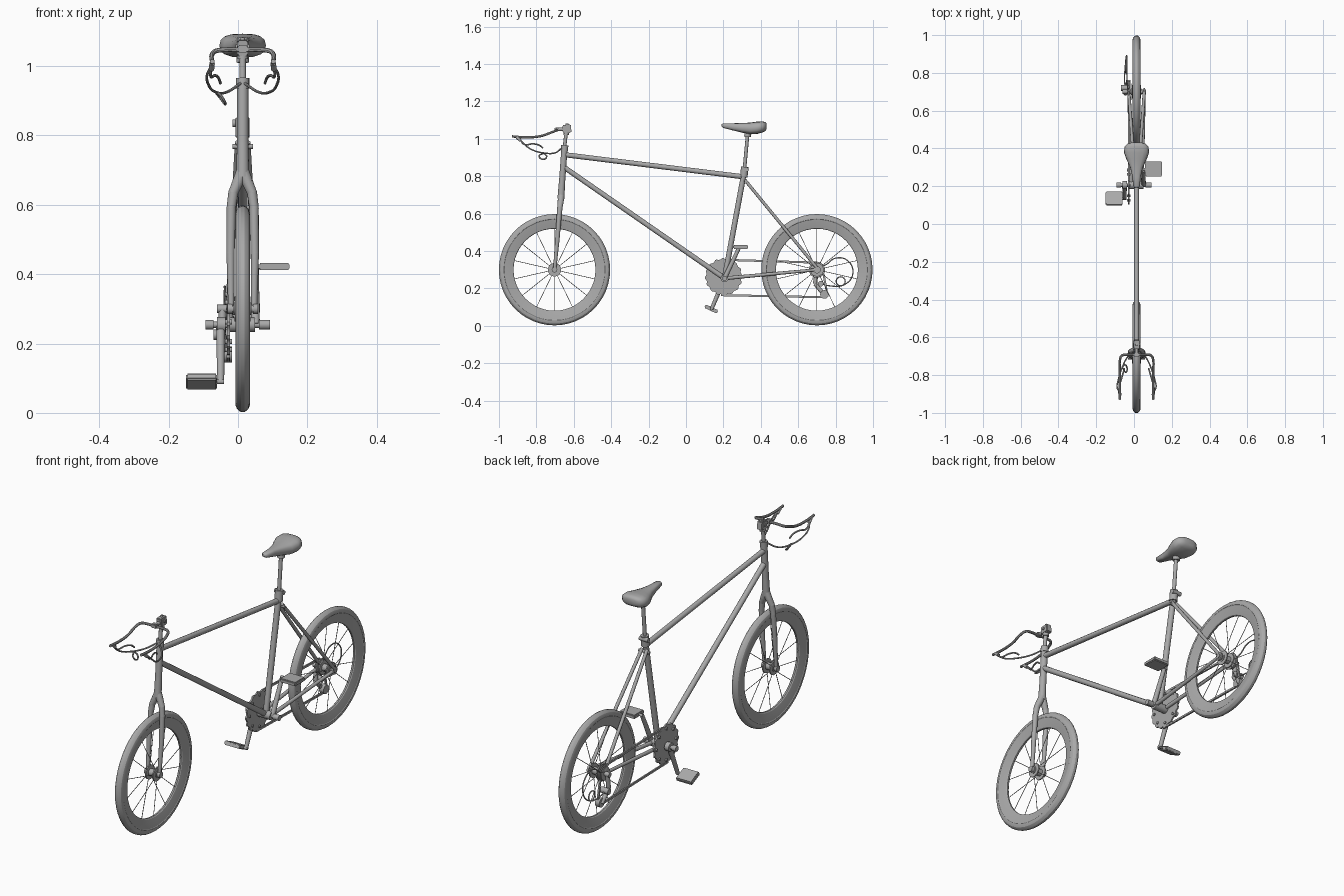
import bpy, bmesh, math
from mathutils import Vector, Matrix

if "Cube" in bpy.data.objects:
    bpy.data.objects.remove(bpy.data.objects["Cube"])

CX = 0.0135                      # centre plane of the bicycle
FRONT, REAR, AXLE_Z = -0.703, 0.70, 0.30
BB = (0.206, 0.254)              # bottom bracket (y, z)

grey = bpy.data.materials.new("grey")
grey.diffuse_color = (0.40, 0.40, 0.40, 1)
grey.use_nodes = True
grey.node_tree.nodes["Principled BSDF"].inputs["Base Color"].default_value = grey.diffuse_color


def finish(name, bm, angle=40):
    bmesh.ops.recalc_face_normals(bm, faces=bm.faces)
    me = bpy.data.meshes.new(name)
    bm.to_mesh(me)
    bm.free()
    me.materials.append(grey)
    ob = bpy.data.objects.new(name, me)
    bpy.context.collection.objects.link(ob)
    bpy.ops.object.select_all(action='DESELECT')
    ob.select_set(True)
    bpy.context.view_layer.objects.active = ob
    bpy.ops.object.shade_smooth_by_angle(angle=math.radians(angle))
    return ob


def add_rod(bm, a, b, r1, r2=None, seg=12):
    a, b = Vector(a), Vector(b)
    d = b - a
    m = Matrix.Translation((a + b) / 2) @ d.to_track_quat('Z', 'Y').to_matrix().to_4x4()
    bmesh.ops.create_cone(bm, cap_ends=True, segments=seg, radius1=r1,
                          radius2=r1 if r2 is None else r2, depth=d.length, matrix=m)


def rods(name, items):
    bm = bmesh.new()
    for it in items:
        add_rod(bm, *it)
    return finish(name, bm)


def boxes(name, items, bevel=0.004):
    """Each item: centre, size, tilt about x in degrees."""
    bm = bmesh.new()
    for c, s, tilt in items:
        m = Matrix.Translation(c) @ Matrix.Rotation(math.radians(tilt), 4, 'X') @ Matrix.Diagonal((*s, 1))
        bmesh.ops.create_cube(bm, size=1, matrix=m)
    bmesh.ops.bevel(bm, geom=bm.edges[:], offset=bevel, segments=2, affect='EDGES')
    return finish(name, bm)


def pipe(name, pts, radius, cyclic=False):
    """Smooth bent tube; points are (x, y, z)."""
    cu = bpy.data.curves.new(name, 'CURVE')
    cu.dimensions, cu.bevel_depth, cu.bevel_resolution = '3D', radius, 2
    cu.use_fill_caps, cu.resolution_u = True, 6
    sp = cu.splines.new('BEZIER')
    sp.bezier_points.add(len(pts) - 1)
    for bp, p in zip(sp.bezier_points, pts):
        bp.co = p
        bp.handle_left_type = bp.handle_right_type = 'AUTO'
    sp.use_cyclic_u = cyclic
    tmp = bpy.data.objects.new(name + "_path", cu)
    bpy.context.collection.objects.link(tmp)
    bm = bmesh.new()
    me = tmp.evaluated_get(bpy.context.evaluated_depsgraph_get()).to_mesh()
    bm.from_mesh(me)
    bpy.data.objects.remove(tmp)
    return finish(name, bm)


def ring(name, c, r, radius):
    pts = [(c[0], c[1] + r * math.cos(k * math.pi / 4), c[2] + r * math.sin(k * math.pi / 4)) for k in range(8)]
    return pipe(name, pts, radius, True)


def lathe(name, profile, y, z, seg=48):
    """Closed (x, radius) profile turned about the wheel axle."""
    bm = bmesh.new()
    loops = []
    for k in range(seg):
        t = 2 * math.pi * k / seg
        loops.append([bm.verts.new((CX + x, y + r * math.cos(t), z + r * math.sin(t))) for x, r in profile])
    n = len(profile)
    for k in range(seg):
        a, b = loops[k], loops[(k + 1) % seg]
        for j in range(n):
            bm.faces.new((a[j], a[(j + 1) % n], b[(j + 1) % n], b[j]))
    return finish(name, bm, 25)


# Wheels: tyre with a raised tread, deep V rim, spokes, hub
half_tyre = [(0.0165, 0.264), (0.0205, 0.270), (0.0205, 0.278), (0.017, 0.288), (0.011, 0.294), (0.005, 0.2975)]
half_rim = [(0.0185, 0.269), (0.0175, 0.262), (0.008, 0.223), (0.004, 0.219)]
for tag, y in (("front", FRONT), ("rear", REAR)):
    for part, half in (("tyre", half_tyre), ("rim", half_rim)):
        lathe(f"{tag}_{part}", half + [(-x, r) for x, r in reversed(half)], y, AXLE_Z)
    sp = []
    for k in range(14):
        t = math.pi / 2 + 2 * math.pi * k / 14
        s = 1 if k % 2 else -1
        c, q = math.cos(t), math.sin(t)
        sp.append(((CX + s * 0.02, y + 0.025 * c, AXLE_Z + 0.025 * q),
                   (CX, y + 0.222 * c, AXLE_Z + 0.222 * q), 0.0016, 0.0016, 6))
    rods(tag + "_spokes", sp)
    w = 0.04 if tag == "front" else 0.05
    hub = [((CX - w, y, AXLE_Z), (CX + w, y, AXLE_Z), 0.011, 0.011, 16),
           ((CX - 0.026, y, AXLE_Z), (CX + 0.026, y, AXLE_Z), 0.018, 0.018, 16)]
    for s in (-1, 1):
        hub.append(((CX + s * 0.017, y, AXLE_Z), (CX + s * 0.023, y, AXLE_Z), 0.036, 0.036, 20))
    rods(tag + "_hub", hub)

# Main frame tubes
rods("top_tube", [((CX, -0.65, 0.915), (CX, 0.306, 0.797), 0.0135)])
rods("down_tube", [((CX, -0.652, 0.848), (CX, *BB), 0.0135)])
rods("seat_tube", [((CX, *BB), (CX, 0.31, 0.815), 0.0145)])
rods("head_tube", [((CX, -0.664, 0.75), (CX, -0.650, 0.945), 0.0165, 0.0165, 16),
                   ((CX, -0.650, 0.935), (CX, -0.648, 0.965), 0.019, 0.019, 16)])
rods("bottom_bracket", [((CX - 0.036, *BB), (CX + 0.036, *BB), 0.021, 0.021, 16)])
stays = []
for s in (-1, 1):
    stays.append(((CX + s * 0.014, 0.315, 0.78), (CX + s * 0.041, REAR, AXLE_Z + 0.01), 0.0085))
    stays.append(((CX + s * 0.028, *BB), (CX + s * 0.041, REAR, AXLE_Z), 0.010, 0.008))
    stays.append(((CX + s * 0.036, REAR, AXLE_Z), (CX + s * 0.046, REAR, AXLE_Z), 0.02))
stays.append(((CX - 0.03, 0.318, 0.768), (CX + 0.03, 0.318, 0.768), 0.007))
rods("rear_stays", stays)

# Fork: steerer, shoulders and tapering blades with rounded joints
bm = bmesh.new()
add_rod(bm, (CX, -0.669, 0.68), (CX, -0.662, 0.78), 0.0185, 0.0165, 16)
for s in (-1, 1):
    joints = [(0, -0.667, 0.70, 0.0175), (0.014, -0.670, 0.665, 0.0165), (0.027, -0.674, 0.635, 0.0145),
              (0.033, -0.678, 0.59, 0.0135), (0.035, -0.688, 0.46, 0.012), (0.033, FRONT, 0.292, 0.0085)]
    for a, b in zip(joints, joints[1:]):
        add_rod(bm, (CX + s * a[0], a[1], a[2]), (CX + s * b[0], b[1], b[2]), a[3], b[3])
        bmesh.ops.create_uvsphere(bm, u_segments=12, v_segments=8, radius=a[3],
                                  matrix=Matrix.Translation((CX + s * a[0], a[1], a[2])))
    add_rod(bm, (CX + s * 0.030, FRONT, AXLE_Z), (CX + s * 0.044, FRONT, AXLE_Z), 0.015)
finish("fork", bm)

# Stem and handlebar
rods("stem_post", [((CX, -0.650, 0.95), (CX, -0.638, 1.06), 0.0095),
                   ((CX, -0.640, 1.02), (CX, -0.639, 1.04), 0.015),
                   ((CX, -0.640, 1.051), (CX, -0.692, 1.051), 0.009)])
boxes("stem_clamp", [((CX, -0.637, 1.053), (0.032, 0.046, 0.044), 5),
                     ((CX, -0.692, 1.05), (0.03, 0.022, 0.022), 0)])
rods("stem_bolts", [((CX, -0.637, 1.07), (CX, -0.636, 1.082), 0.007),
                    ((CX - 0.02, -0.637, 1.055), (CX + 0.02, -0.637, 1.055), 0.007)])
for tag, s in (("left", -1), ("right", 1)):
    bar = [(0, -0.692, 1.046), (0.05, -0.692, 1.047), (0.078, -0.697, 1.043), (0.088, -0.72, 1.034),
           (0.088, -0.78, 1.014), (0.088, -0.86, 1.008), (0.088, -0.93, 1.013)]
    pipe(tag + "_handlebar", [(CX + s * x, y, z) for x, y, z in bar], 0.0068)
    cable = [(0.09, -0.89, 1.00), (0.103, -0.865, 0.972), (0.098, -0.83, 0.945), (0.078, -0.765, 0.925),
             (0.045, -0.70, 0.925), (0.006, -0.665, 0.95)]
    pipe(tag + "_brake_cable", [(CX + s * x, y, z) for x, y, z in cable], 0.004)
    lever = [(0.09, -0.89, 1.004), (0.092, -0.865, 0.97), (0.080, -0.82, 0.973), (0.070, -0.785, 0.966),
             (0.064, -0.765, 0.95)]
    pipe(tag + "_brake_lever", [(CX + s * x, y, z) for x, y, z in lever], 0.0042)
    rods(tag + "_lever_mount", [((CX + s * 0.088, -0.905, 1.008), (CX + s * 0.090, -0.885, 0.99), 0.008)])
pipe("cable_end", [(CX - 0.078, -0.765, 0.925), (CX - 0.062, -0.745, 0.905), (CX - 0.05, -0.765, 0.89),
                   (CX - 0.058, -0.785, 0.908), (CX - 0.07, -0.765, 0.922)], 0.004)

# Seat post, collar and saddle
rods("seat_post", [((CX, 0.308, 0.79), (CX, 0.331, 1.04), 0.0095),
                   ((CX, 0.329, 1.01), (CX, 0.331, 1.04), 0.018)])
rods("seat_collar", [((CX, 0.309, 0.795), (CX, 0.314, 0.85), 0.02, 0.02, 16),
                     ((CX - 0.03, 0.325, 0.835), (CX + 0.02, 0.325, 0.835), 0.011)])
bm = bmesh.new()
prev = None
sections = [(0.190, 0.008, 1.066, 1.078), (0.20, 0.017, 1.058, 1.083), (0.25, 0.022, 1.045, 1.083),
            (0.30, 0.034, 1.033, 1.084), (0.345, 0.055, 1.024, 1.087), (0.38, 0.067, 1.026, 1.092),
            (0.41, 0.063, 1.034, 1.093), (0.425, 0.048, 1.042, 1.089), (0.431, 0.027, 1.054, 1.081)]
for y, hw, lo, hi in sections:
    loop = []
    for k in range(16):
        c, q = math.cos(k * math.pi / 8), math.sin(k * math.pi / 8)
        x = hw * math.copysign(abs(c) ** 0.7, c)
        loop.append(bm.verts.new((CX + x, y, (lo + hi) / 2 + (hi - lo) / 2 * math.copysign(abs(q) ** 0.75, q))))
    if prev:
        for k in range(16):
            bm.faces.new((prev[k], prev[(k + 1) % 16], loop[(k + 1) % 16], loop[k]))
    else:
        bm.faces.new(loop)
    prev = loop
bm.faces.new(prev)
finish("saddle", bm, 60)

# Chainring with notched teeth, spacer bolts around it
bm = bmesh.new()
rim = []
for k in range(64):
    r, t = (0.1, 0.094)[k // 2 % 2], 2 * math.pi * k / 64
    rim.append(bm.verts.new((-0.031, BB[0] + r * math.cos(t) - 0.004, BB[1] + 0.008 + r * math.sin(t))))
face = bm.faces.new(rim)
ext = bmesh.ops.extrude_face_region(bm, geom=[face])
bmesh.ops.translate(bm, vec=(0.008, 0, 0), verts=[v for v in ext["geom"] if isinstance(v, bmesh.types.BMVert)])
finish("chainring", bm, 30)
rods("chainring_bolts", [((-0.038, BB[0] + 0.08 * math.cos(t), BB[1] + 0.008 + 0.08 * math.sin(t)),
                          (-0.018, BB[0] + 0.08 * math.cos(t), BB[1] + 0.008 + 0.08 * math.sin(t)), 0.007)
                         for t in (2 * math.pi * k / 8 for k in range(8))])

# Crank axle, arms and pedals
rods("crank_axle", [((-0.093, *BB), (0.092, *BB), 0.009), ((-0.093, *BB), (-0.07, *BB), 0.014),
                    ((0.060, *BB), (0.092, *BB), 0.014), ((-0.06, *BB), (-0.036, *BB), 0.022)])
rods("left_crank", [((-0.05, *BB), (-0.05, 0.137, 0.09), 0.013, 0.010)])
rods("right_crank", [((0.05, *BB), (0.05, 0.285, 0.42), 0.013, 0.010)])
rods("pedal_spindles", [((-0.14, 0.135, 0.09), (-0.04, 0.135, 0.09), 0.007),
                        ((0.04, 0.29, 0.421), (0.14, 0.29, 0.421), 0.007)])
boxes("left_pedal", [((-0.105, 0.135, 0.09), (0.09, 0.074, 0.02), -25)])
boxes("right_pedal", [((0.104, 0.292, 0.422), (0.09, 0.08, 0.02), 0)])

# Chain, sprockets and derailleur
chain = [((BB[0] + 0.03, 0.352), (REAR, 0.338)), ((BB[0] - 0.02, 0.164), (0.74, 0.153)),
         ((0.74, 0.153), (0.752, 0.185)), ((0.752, 0.185), (0.735, 0.28))]
boxes("chain", [((-0.028, (a[0] + b[0]) / 2, (a[1] + b[1]) / 2),
                 (0.009, math.hypot(b[0] - a[0], b[1] - a[1]), 0.011),
                 math.degrees(math.atan2(b[1] - a[1], b[0] - a[0]))) for a, b in chain], 0.001)
rods("sprockets", [((-0.034 + 0.006 * k, REAR, AXLE_Z), (-0.031 + 0.006 * k, REAR, AXLE_Z),
                    0.034 + 0.003 * k, 0.034 + 0.003 * k, 24) for k in range(4)])
rods("derailleur", [((-0.06, REAR, AXLE_Z), (-0.03, REAR, AXLE_Z), 0.012),
                    ((-0.045, REAR, AXLE_Z), (-0.045, 0.69, 0.225), 0.011),
                    ((-0.045, 0.69, 0.225), (-0.040, 0.74, 0.165), 0.011),
                    ((-0.070, 0.72, 0.225), (-0.025, 0.72, 0.225), 0.015),
                    ((-0.042, 0.74, 0.168), (-0.018, 0.74, 0.168), 0.023, 0.023, 16)])
pipe("shift_cable", [(-0.045, 0.71, 0.23), (-0.05, 0.76, 0.215), (-0.045, 0.85, 0.222), (-0.04, 0.892, 0.28),
                     (-0.038, 0.865, 0.348), (-0.038, 0.80, 0.362), (-0.036, 0.745, 0.325),
                     (-0.032, REAR, 0.31)], 0.0032)
ring("cable_loop", (-0.045, 0.827, 0.238), 0.024, 0.0032)
